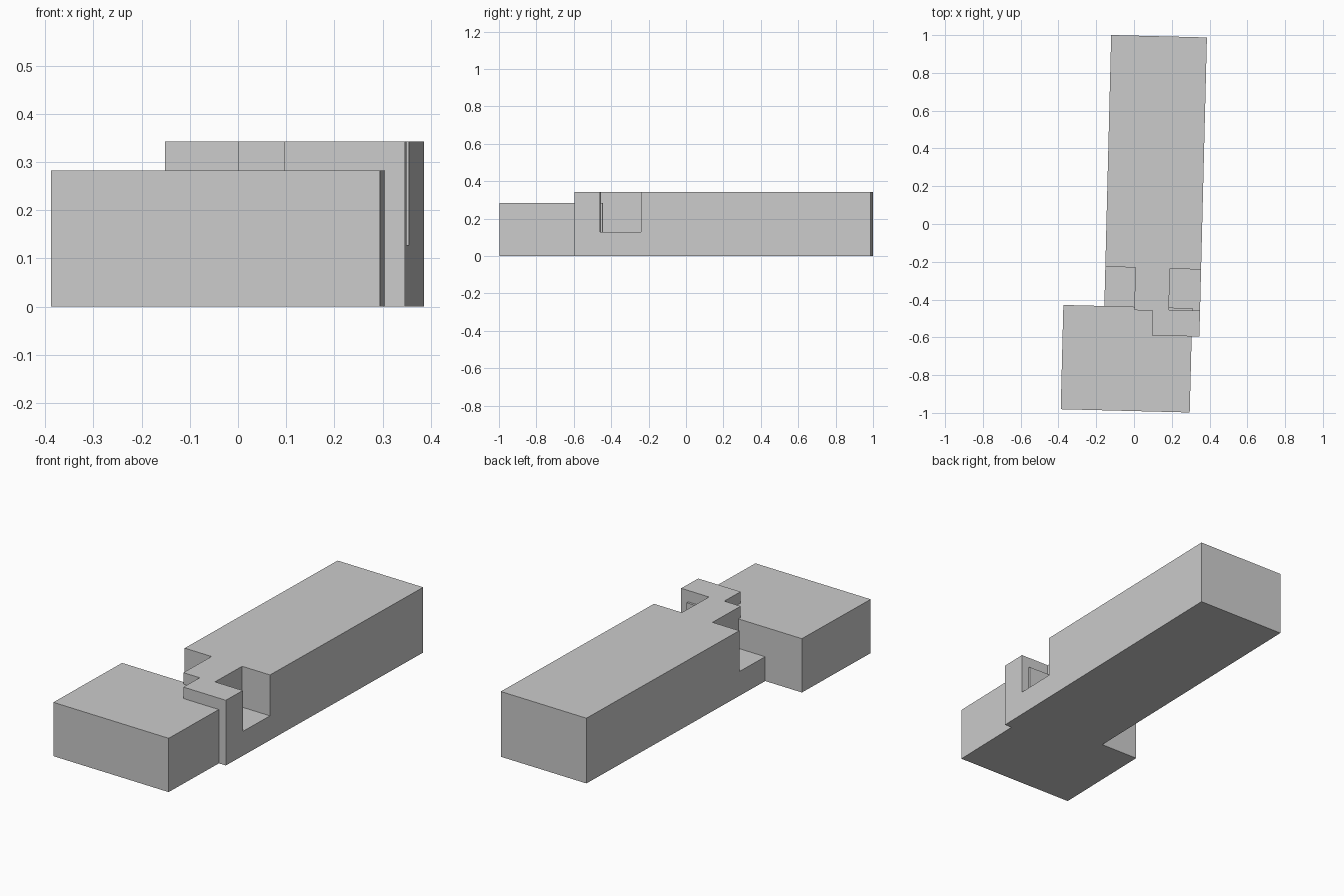
import bpy
from mathutils import Vector

default = bpy.data.objects.get("Cube")
if default:
    bpy.data.objects.remove(default, do_unlink=True)

TILT = -0.0252      # whole building is turned slightly about z
HEIGHT = 0.343
WING_HEIGHT = 0.283
LEDGE = 0.128       # floor of the recesses

grey = bpy.data.materials.new("plain grey")
grey.use_nodes = True
colour = (0.6, 0.6, 0.6, 1)
grey.diffuse_color = colour
grey.node_tree.nodes["Principled BSDF"].inputs["Base Color"].default_value = colour


def box(name, low, high):
    """Axis-aligned box between two corners."""
    bpy.ops.mesh.primitive_cube_add(size=1)
    ob = bpy.context.object
    ob.name = name
    low, high = Vector(low), Vector(high)
    for v in ob.data.vertices:
        v.co = [l + (c + 0.5) * (h - l) for l, h, c in zip(low, high, v.co)]
    ob.data.materials.append(grey)
    return ob


def combine(target, other, operation):
    """Apply a boolean and discard the operand."""
    mod = target.modifiers.new(operation.lower(), "BOOLEAN")
    mod.operation = operation
    mod.solver = "EXACT"
    mod.object = other
    bpy.context.view_layer.objects.active = target
    bpy.ops.object.modifier_apply(modifier=mod.name)
    bpy.data.objects.remove(other, do_unlink=True)


# Long main block
building = box("building", (-0.146, -0.587, 0), (0.361, 0.997, HEIGHT))

# Recesses beside the neck and at the front corner
recesses = [
    ("side_recess", (-0.5, -0.8, LEDGE), (0.013, -0.23, 1)),
    ("corner_recess", (-0.5, -0.8, LEDGE), (0.11, -0.456, 1)),
    ("opposite_recess", (0.196, -0.45, LEDGE), (0.5, -0.232, 1)),
]
for name, low, high in recesses:
    combine(building, box(name, low, high), "DIFFERENCE")

# Lower front wing
wing = box("front_wing", (-0.363, -0.99, 0), (0.32, -0.438, WING_HEIGHT))
combine(building, wing, "UNION")

building.rotation_euler.z = TILT
